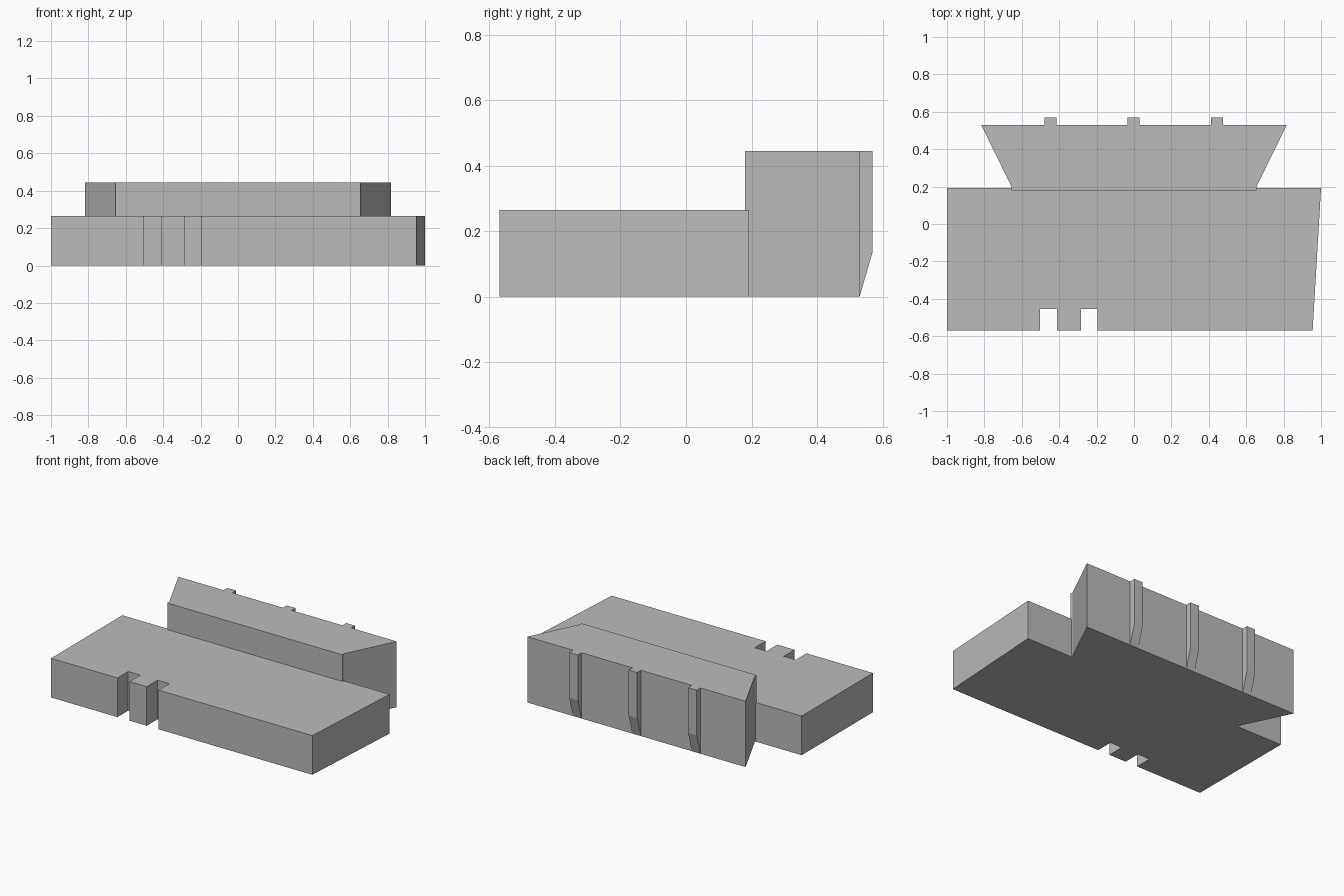
import bpy
import bmesh
from mathutils import Vector

cube = bpy.data.objects.get("Cube")
if cube:
    bpy.data.objects.remove(cube, do_unlink=True)

# Single flat grey
grey = bpy.data.materials.new("light_grey")
grey.use_nodes = True
colour = (0.5, 0.5, 0.5, 1)
grey.diffuse_color = colour
grey.node_tree.nodes["Principled BSDF"].inputs["Base Color"].default_value = colour


def prism(name, outline, direction):
    """Sweep a closed 3D outline along a direction into a solid."""
    bm = bmesh.new()
    base = bm.faces.new([bm.verts.new(p) for p in outline])
    swept = bmesh.ops.extrude_face_region(bm, geom=[base], use_keep_orig=True)["geom"]
    moved = [v for v in swept if isinstance(v, bmesh.types.BMVert)]
    bmesh.ops.translate(bm, verts=moved, vec=Vector(direction))
    bmesh.ops.recalc_face_normals(bm, faces=bm.faces)
    mesh = bpy.data.meshes.new(name)
    bm.to_mesh(mesh)
    bm.free()
    mesh.materials.append(grey)
    obj = bpy.data.objects.new(name, mesh)
    bpy.context.collection.objects.link(obj)
    return obj


# Low front slab with a slanted left end and two notches in its front edge
front, back, notch_back = -0.57, 0.192, -0.455
slab = [(-1, front)]
for x0, x1 in ((-0.503, -0.412), (-0.284, -0.195)):
    slab += [(x0, front), (x0, notch_back), (x1, notch_back), (x1, front)]
slab += [(0.955, front), (1, back), (-1, back)]
prism("front_slab", [(x, y, 0) for x, y in slab], (0, 0, 0.265))

# Taller rear block, flaring outwards to the back
half = [(0.655, 0.18), (0.655, 0.2), (0.817, 0.53)]
block = half + [(-x, y) for x, y in reversed(half)]
prism("rear_block", [(x, y, 0) for x, y in block], (0, 0, 0.445))

# Three buttresses on the back wall, tapering away at the foot
rib_width = 0.064
rib = [(0.52, 0), (0.53, 0), (0.57, 0.138), (0.57, 0.445), (0.52, 0.445)]
for side, x in (("right", -0.447), ("middle", -0.002), ("left", 0.443)):
    prism(f"{side}_buttress", [(x - rib_width / 2, y, z) for y, z in rib],
          (rib_width, 0, 0))
